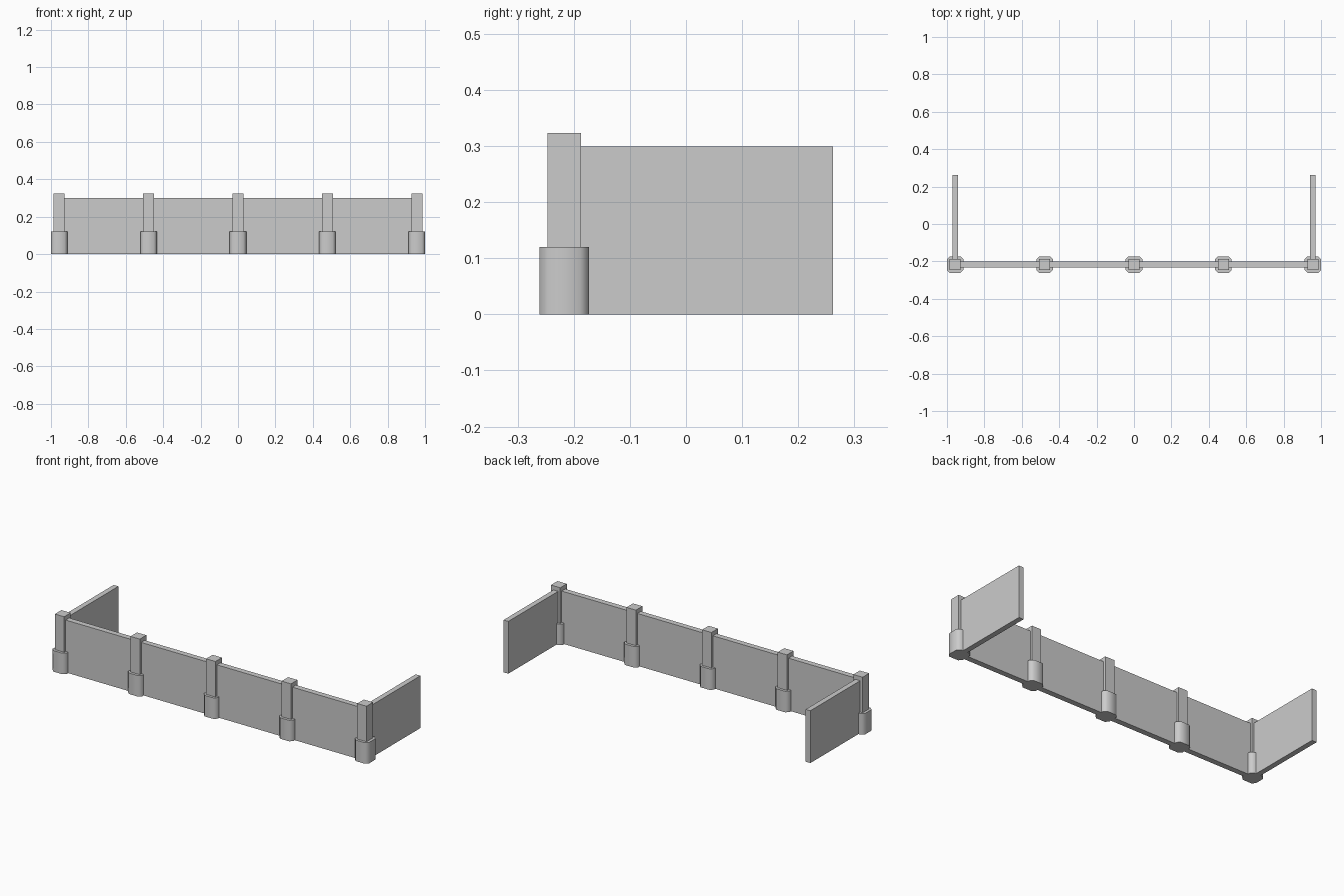
import bpy, bmesh, math

if "Cube" in bpy.data.objects:
    bpy.data.objects.remove(bpy.data.objects["Cube"])

POST_Y = -0.217


def box(name, x0, x1, y0, y1, z0, z1, chamfer=0.0):
    bm = bmesh.new()
    bmesh.ops.create_cube(bm, size=1)
    for v in bm.verts:
        v.co = ((x0 + x1) / 2 + v.co.x * (x1 - x0),
                (y0 + y1) / 2 + v.co.y * (y1 - y0),
                (z0 + z1) / 2 + v.co.z * (z1 - z0))
    if chamfer:
        upright = [e for e in bm.edges
                   if abs(e.verts[0].co.z - e.verts[1].co.z) > 0.01]
        bmesh.ops.bevel(bm, geom=upright, offset=chamfer, segments=1,
                        affect='EDGES')
    mesh = bpy.data.meshes.new(name)
    bm.to_mesh(mesh)
    bm.free()
    obj = bpy.data.objects.new(name, mesh)
    bpy.context.collection.objects.link(obj)
    return obj


# Long front wall
box("front_wall", -0.955, 0.955, POST_Y - 0.016, POST_Y + 0.016, 0, 0.299)

# Side walls running back from the corner posts
for side, label in ((-1, "left"), (1, "right")):
    x = side * 0.955
    box(label + "_wall", x - 0.015, x + 0.015, POST_Y, 0.262, 0, 0.299)

# Five square posts, each in a chamfered, smooth-shaded base
for i in range(5):
    x = (i - 2) * 0.478
    box(f"post_{i + 1}", x - 0.0295, x + 0.0295,
        POST_Y - 0.0295, POST_Y + 0.0295, 0.05, 0.323)
    base = box(f"post_base_{i + 1}", x - 0.0445, x + 0.0445,
               POST_Y - 0.0445, POST_Y + 0.0445, 0, 0.12, chamfer=0.016)
    bpy.ops.object.select_all(action='DESELECT')
    base.select_set(True)
    bpy.context.view_layer.objects.active = base
    bpy.ops.object.shade_smooth_by_angle(angle=math.radians(50))
